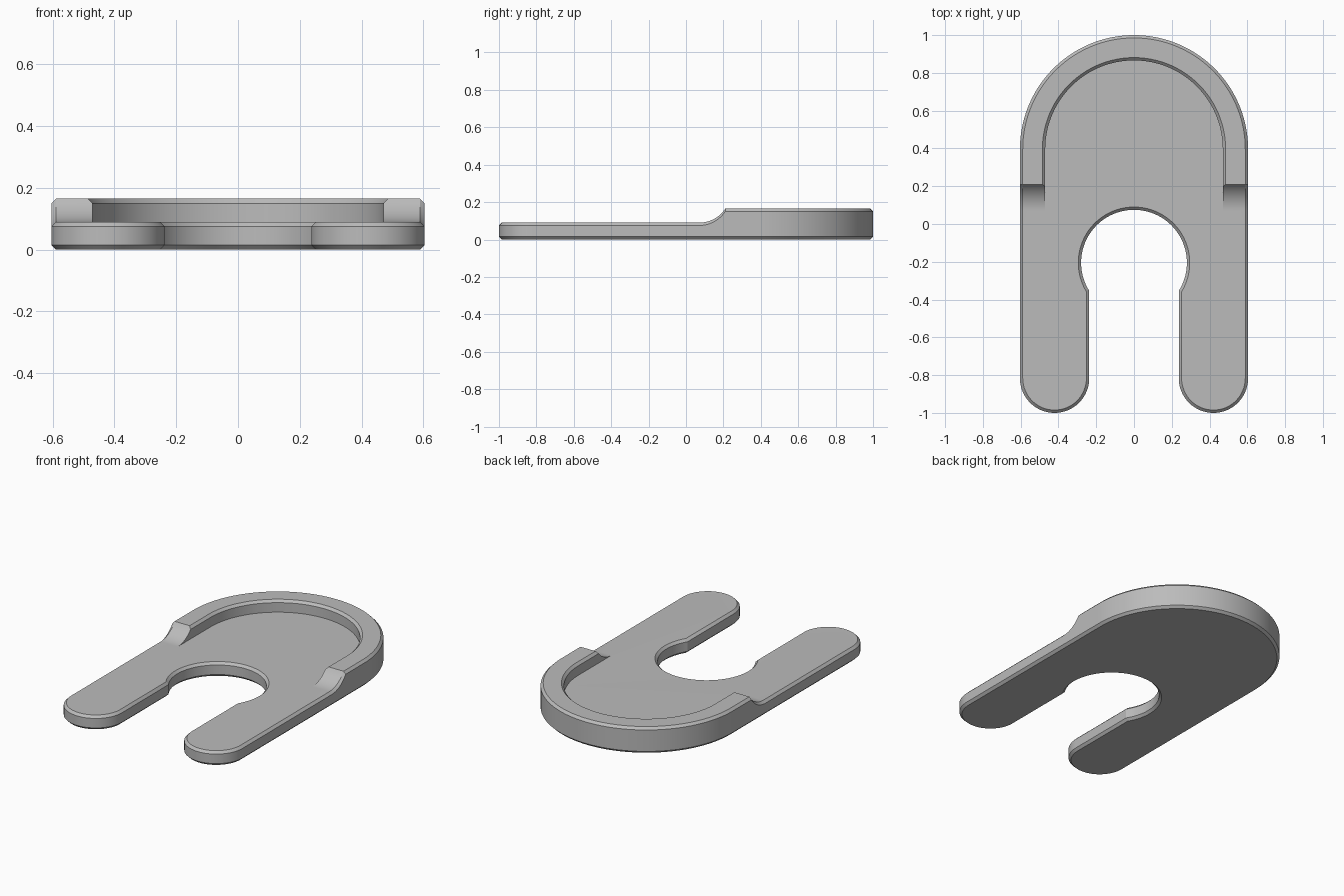
import bpy, bmesh
from math import sin, cos, pi, sqrt, asin

cube = bpy.data.objects.get("Cube")
if cube:
    bpy.data.objects.remove(cube)

W, R_HOLE, X_SLOT, Y_HOLE = 0.604, 0.28, 0.237, -0.205   # outer radius, hole, slot
Y_BACK, FLOOR, TOP, C = 0.396, 0.09, 0.165, 0.015        # arc centre, heights, chamfer
RAMP0, RAMP1, RIM = 0.07, 0.21, 0.134                    # ramp extent, rim width
R_LEG = (W - X_SLOT) / 2
Y_LEG = R_LEG - 1
RAMP = [RAMP0 + (RAMP1 - RAMP0) * i / 12 for i in range(13)]


def arc(cx, cy, r, a0, a1, n):
    return [(cx + r * cos(a0 + (a1 - a0) * i / n), cy + r * sin(a0 + (a1 - a0) * i / n))
            for i in range(n + 1)]


def outline(d):
    """Counter-clockwise plate outline, moved inward by d."""
    leg_x, r, rh = X_SLOT + R_LEG, R_LEG - d, R_HOLE + d
    a = -asin(sqrt(rh ** 2 - (X_SLOT + d) ** 2) / rh)
    right = arc(leg_x, Y_LEG, r, pi, 2 * pi, 32) + [(W - d, y) for y in RAMP]
    left = [(-x, y) for x, y in reversed(right)]
    return (right + arc(0, Y_BACK, W - d, 0, pi, 96) + left
            + arc(0, Y_HOLE, rh, pi - a, a, 80))


def height(y):
    """Top of the outer edge: floor, concave ramp, then rim."""
    if y <= RAMP0:
        return FLOOR
    if y >= RAMP1 - 1e-6:
        return TOP
    dz = TOP - FLOOR
    rad = ((RAMP1 - RAMP0) ** 2 + dz ** 2) / (2 * dz)
    return FLOOR + rad - sqrt(rad ** 2 - (y - RAMP0) ** 2)


wall, inset, foot = outline(0), outline(C), outline(RIM)
bm = bmesh.new()
columns = []
for i, (p, q, f) in enumerate(zip(wall, inset, foot)):
    on_rim = p[1] >= RAMP0 - 1e-6 and (abs(p[0]) > 0.5 or p[1] > Y_BACK)
    h = height(p[1]) if on_rim else FLOOR
    col = [(*q, 0), (*p, C), (*p, h - C), (*q, h)]
    if on_rim:
        # rim top, inner chamfer and inner wall
        cut = max(0, h - TOP + C)
        t = cut / (RIM - C)
        edge = (f[0] + (q[0] - f[0]) * t, f[1] + (q[1] - f[1]) * t)
        col += [(*edge, h), (*f, h - cut), (*f, FLOOR)]
    else:
        col += [(*q, FLOOR)] * 3
    columns.append([bm.verts.new(v) for v in col])

# edge bands, underside and floor
for a, b in zip(columns, columns[1:] + columns[:1]):
    for k in range(len(a) - 1):
        bm.faces.new((a[k], b[k], b[k + 1], a[k + 1]))
bm.faces.new([c[0] for c in reversed(columns)])
bm.faces.new([c[-1] for c in columns])
bmesh.ops.remove_doubles(bm, verts=bm.verts[:], dist=1e-5)
bmesh.ops.recalc_face_normals(bm, faces=bm.faces[:])

mesh = bpy.data.meshes.new("forked_plate")
bm.to_mesh(mesh)
bm.free()
plate = bpy.data.objects.new("forked_plate", mesh)
bpy.context.collection.objects.link(plate)

# plain grey
mat = bpy.data.materials.new("grey")
mat.use_nodes = True
grey = (0.5, 0.5, 0.5, 1)
mat.diffuse_color = grey
mat.node_tree.nodes["Principled BSDF"].inputs["Base Color"].default_value = grey
mesh.materials.append(mat)

bpy.ops.object.select_all(action="DESELECT")
plate.select_set(True)
bpy.context.view_layer.objects.active = plate
bpy.ops.object.shade_smooth_by_angle(angle=pi / 6)
